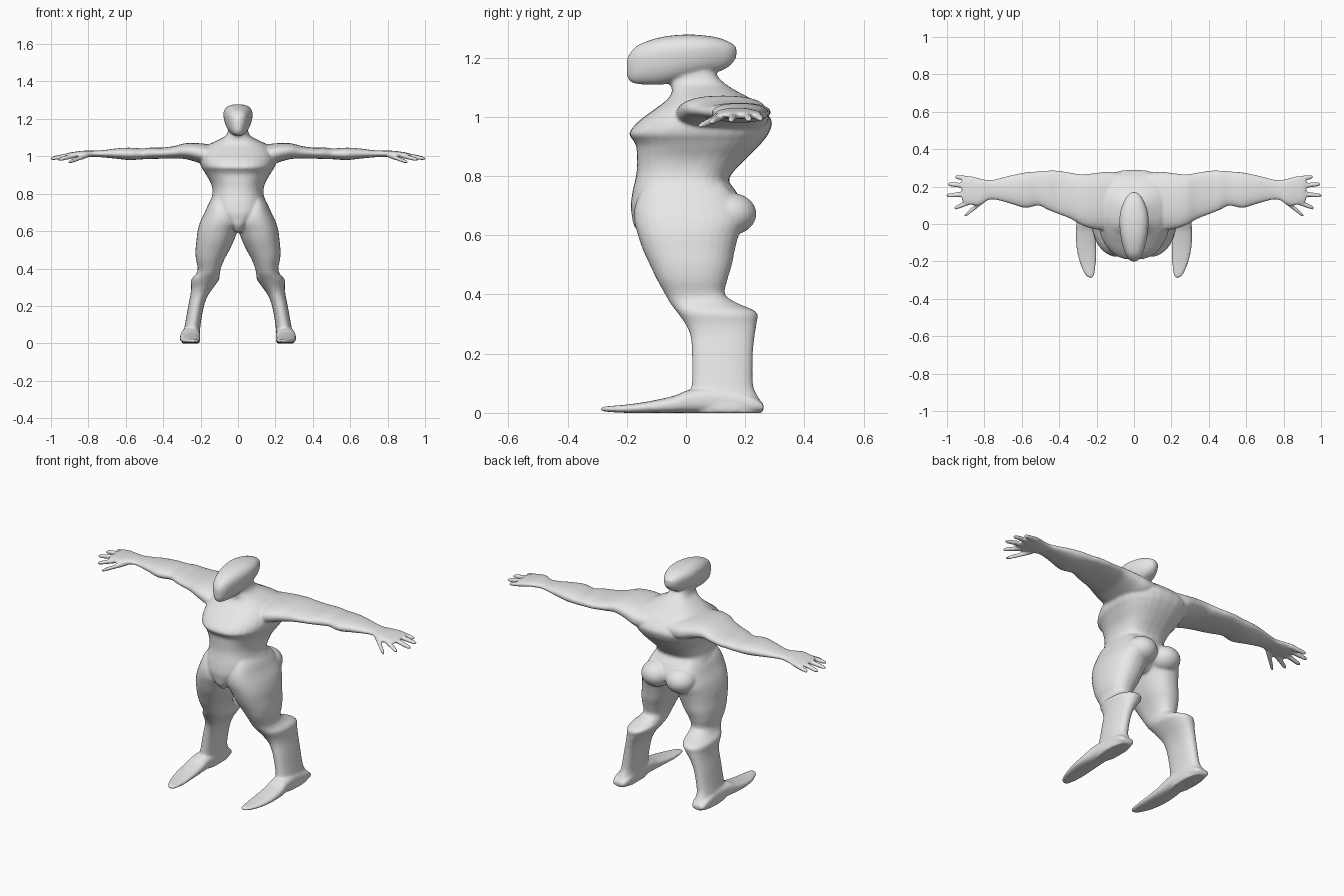
import bpy, bmesh, math
from mathutils import Vector

AXES = {'x': (0, 1, 2), 'y': (1, 0, 2), 'z': (2, 0, 1)}
bm = bmesh.new()


def spline(rows, steps=4):
    """Catmull-Rom interpolation of section rows."""
    out = []
    for i in range(len(rows) - 1):
        a, b, c, d = (rows[max(i - 1, 0)], rows[i], rows[i + 1],
                      rows[min(i + 2, len(rows) - 1)])
        for s in range(steps):
            t = s / steps
            out.append([0.5 * (2 * q + (r - p) * t + (2 * p - 5 * q + 4 * r - w) * t * t
                               + (3 * q - p - 3 * r + w) * t ** 3)
                        for p, q, r, w in zip(a, b, c, d)])
    return out + [list(rows[-1])]


def loft(axis, rows, power=2.2, taper=0.0, side=1, n=32):
    """Closed loft; each row is (position, u_min, u_max, v_min, v_max)."""
    ia, iu, iv = AXES[axis]
    rings = []
    for p, u0, u1, v0, v1 in spline(rows):
        ring = []
        for k in range(n):
            a = 2 * math.pi * k / n
            c, s = math.cos(a), math.sin(a)
            cu = math.copysign(abs(c) ** (2 / power), c)
            cv = math.copysign(abs(s) ** (2 / power), s)
            co = Vector((0, 0, 0))
            co[ia] = p
            co[iu] = (u0 + u1) / 2 + (u1 - u0) / 2 * cu * (1 + taper * cv)
            co[iv] = (v0 + v1) / 2 + (v1 - v0) / 2 * cv
            co.x *= side
            ring.append(bm.verts.new(co))
        rings.append(ring)
    faces = [bm.faces.new(rings[0]), bm.faces.new(rings[-1])]
    for r, q in zip(rings, rings[1:]):
        for k in range(n):
            j = (k + 1) % n
            faces.append(bm.faces.new((r[k], r[j], q[j], q[k])))
    bmesh.ops.recalc_face_normals(bm, faces=faces)


def ball(center, radii, side=1):
    """Ellipsoid muscle mass."""
    res = bmesh.ops.create_uvsphere(bm, u_segments=24, v_segments=16, radius=1)
    for v in res['verts']:
        v.co = Vector([c + r * x for c, r, x in zip(center, radii, v.co)])
        v.co.x *= side
    faces = list({f for v in res['verts'] for f in v.link_faces})
    bmesh.ops.recalc_face_normals(bm, faces=faces)


# Torso and neck: height, half width, front, back
torso = [(0.595, 0.02, -0.15, 0.10), (0.63, 0.06, -0.175, 0.15), (0.66, 0.10, -0.182, 0.19),
         (0.70, 0.145, -0.187, 0.195), (0.75, 0.15, -0.18, 0.168), (0.785, 0.138, -0.172, 0.145),
         (0.82, 0.135, -0.166, 0.165), (0.86, 0.145, -0.166, 0.205), (0.90, 0.168, -0.168, 0.245),
         (0.92, 0.18, -0.178, 0.262), (0.945, 0.195, -0.192, 0.28), (0.985, 0.203, -0.160, 0.29),
         (1.03, 0.19, -0.10, 0.258), (1.06, 0.16, -0.062, 0.22), (1.085, 0.11, -0.048, 0.175),
         (1.11, 0.066, -0.052, 0.135), (1.14, 0.053, -0.055, 0.105), (1.19, 0.05, -0.05, 0.09)]
loft('z', [(z, -w, w, f, b) for z, w, f, b in torso], 2.5, 0.1)

# Head: depth, half width, bottom, top
head = [(-0.20, 0.010, 1.14, 1.19), (-0.188, 0.028, 1.119, 1.217), (-0.155, 0.047, 1.11, 1.246),
        (-0.08, 0.067, 1.109, 1.270), (0.0, 0.076, 1.125, 1.278), (0.06, 0.072, 1.14, 1.275),
        (0.11, 0.057, 1.152, 1.267), (0.148, 0.038, 1.172, 1.252), (0.17, 0.014, 1.20, 1.236)]
loft('y', [(y, -w, w, b, t) for y, w, b, t in head], 2.5, 0.16)

# Leg: height, inner, outer, front, back
leg = [(0.0, 0.205, 0.300, 0.02, 0.255), (0.025, 0.203, 0.302, 0.01, 0.262),
       (0.06, 0.203, 0.293, 0.01, 0.240), (0.10, 0.200, 0.284, 0.02, 0.226),
       (0.20, 0.182, 0.266, 0.02, 0.226), (0.26, 0.158, 0.254, 0.015, 0.232),
       (0.30, 0.130, 0.250, -0.002, 0.238), (0.34, 0.102, 0.250, -0.03, 0.238),
       (0.37, 0.097, 0.225, -0.053, 0.175), (0.40, 0.092, 0.215, -0.07, 0.132),
       (0.45, 0.072, 0.225, -0.098, 0.14), (0.50, 0.045, 0.227, -0.122, 0.155),
       (0.55, 0.022, 0.222, -0.145, 0.165), (0.60, 0.002, 0.216, -0.162, 0.178),
       (0.65, -0.02, 0.202, -0.175, 0.20), (0.70, 0.0, 0.178, -0.172, 0.19),
       (0.75, 0.03, 0.155, -0.15, 0.15), (0.79, 0.05, 0.125, -0.12, 0.11)]

# Foot: depth, inner, outer, bottom, top
foot = [(-0.288, 0.224, 0.240, 0.008, 0.018), (-0.27, 0.212, 0.262, 0.004, 0.022),
        (-0.20, 0.203, 0.292, 0.0, 0.028), (-0.12, 0.202, 0.308, 0.0, 0.040),
        (-0.04, 0.202, 0.311, 0.0, 0.058), (0.02, 0.202, 0.306, 0.0, 0.080),
        (0.12, 0.203, 0.300, 0.0, 0.085), (0.22, 0.206, 0.299, 0.0, 0.060),
        (0.262, 0.222, 0.288, 0.006, 0.030)]

# Arm and palm: reach, front, back, underside, top
arm = [(0.06, 0.03, 0.27, 0.95, 1.05), (0.14, -0.03, 0.28, 0.94, 1.062),
       (0.21, -0.028, 0.272, 0.965, 1.07), (0.28, -0.006, 0.266, 0.985, 1.07),
       (0.34, 0.028, 0.275, 0.988, 1.055), (0.41, 0.055, 0.286, 0.987, 1.046),
       (0.46, 0.075, 0.286, 0.986, 1.047), (0.51, 0.098, 0.282, 0.984, 1.042),
       (0.58, 0.086, 0.276, 0.98, 1.046), (0.65, 0.105, 0.262, 0.987, 1.042),
       (0.72, 0.125, 0.245, 0.994, 1.033), (0.77, 0.130, 0.235, 0.997, 1.030),
       (0.82, 0.103, 0.243, 0.994, 1.030), (0.86, 0.100, 0.254, 0.993, 1.026),
       (0.90, 0.110, 0.256, 0.994, 1.020), (0.92, 0.122, 0.245, 0.998, 1.014)]

# Digits: base and tip as (x, y, z)
digits = [((0.86, 0.238, 1.008), (0.955, 0.252, 0.992)), ((0.87, 0.203, 1.010), (0.995, 0.213, 0.990)),
          ((0.87, 0.163, 1.010), (1.0, 0.152, 0.987)), ((0.86, 0.125, 1.008), (0.96, 0.085, 0.982)),
          ((0.80, 0.130, 1.008), (0.905, 0.045, 0.968))]

for side in (1, -1):
    loft('z', leg, 2.3, 0, side)
    loft('y', foot, 2.6, 0, side)
    loft('x', arm, 2.3, 0, side)
    # Buttock
    ball((0.078, 0.148, 0.672), (0.086, 0.09, 0.072), side)
    # Fingers and thumb
    for base, tip in digits:
        rows = []
        for t, r in ((0, 0.016), (0.4, 0.0145), (0.8, 0.0125), (0.95, 0.010), (1.02, 0.005)):
            x, y, z = Vector(base).lerp(Vector(tip), t)
            rows.append((x, y - r, y + r, z - r * 0.9, z + r * 0.9))
        loft('x', rows, 2, 0, side, 16)

# Fuse all masses into one smooth skin
mesh = bpy.data.meshes.new("body")
bm.to_mesh(mesh)
bm.free()
body = bpy.data.objects.new("body", mesh)
bpy.context.collection.objects.link(body)
grey = bpy.data.materials.new("light_grey")
grey.diffuse_color = (0.8, 0.8, 0.8, 1)
mesh.materials.append(grey)

remesh = body.modifiers.new("fuse", 'REMESH')
remesh.mode = 'VOXEL'
remesh.voxel_size = 0.006
remesh.use_smooth_shade = True
relax = body.modifiers.new("relax", 'SMOOTH')
relax.factor = 0.5
relax.iterations = 6
